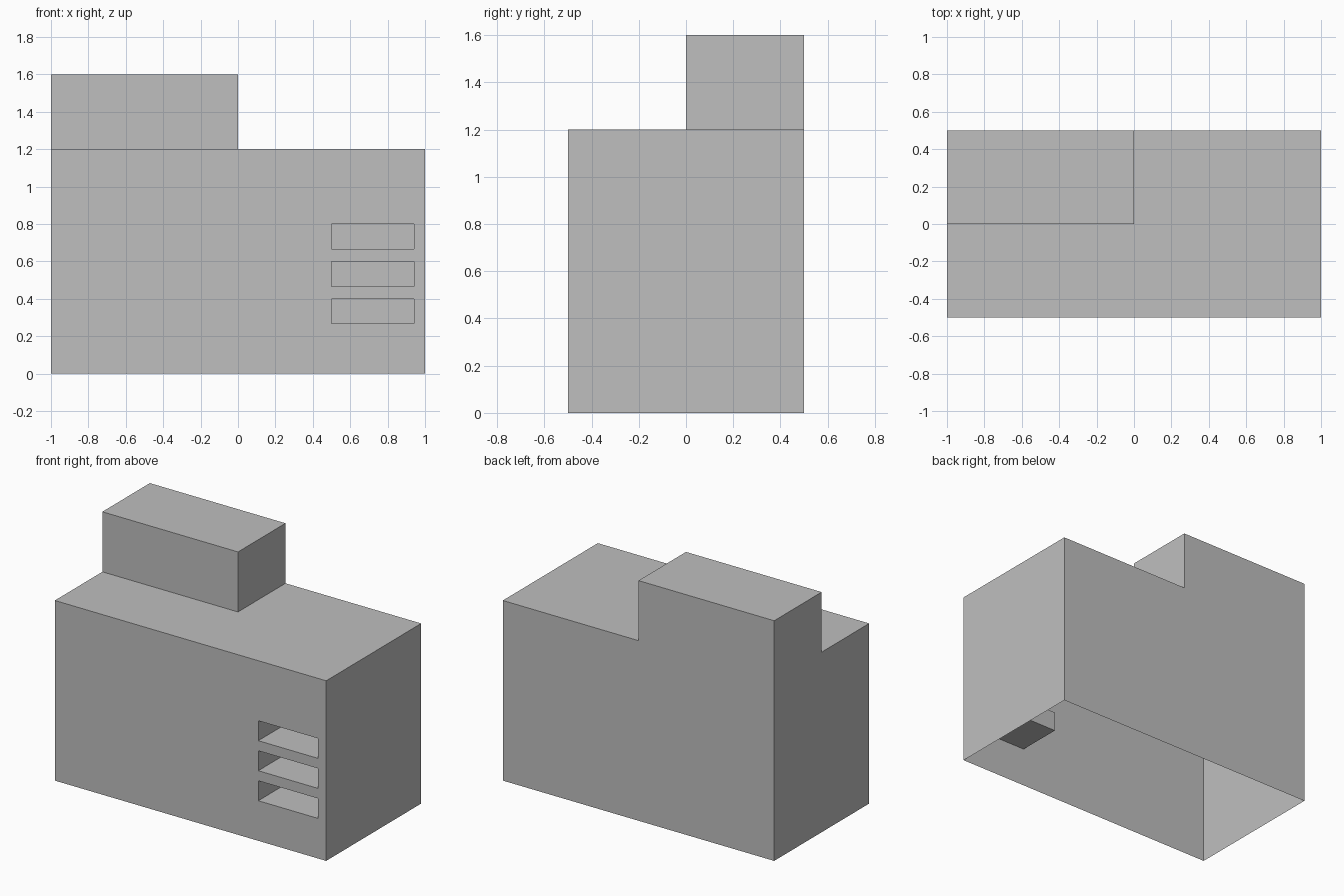
import bpy
import bmesh
from mathutils import Vector

default = bpy.data.objects.get("Cube")
if default:
    bpy.data.objects.remove(default, do_unlink=True)

BODY = Vector((2.0, 1.0, 1.2))
TOWER_HEIGHT = 0.4
SLOT_X = (0.5, 0.94)
SLOT_TOPS = (0.4, 0.6, 0.8)
SLOT_HEIGHT = 0.133
SLOT_DEPTH = 0.31

grey = bpy.data.materials.new("plain grey")
grey.use_nodes = True
colour = (0.52, 0.52, 0.52, 1.0)
grey.diffuse_color = colour
grey.node_tree.nodes["Principled BSDF"].inputs["Base Color"].default_value = colour


def faces_towards(bm, direction):
    return [f for f in bm.faces if f.normal.dot(direction) > 0.99]


def cut(bm, side, point, axis):
    """Cut only the faces on one side of the body."""
    faces = faces_towards(bm, side)
    edges = {e for f in faces for e in f.edges}
    verts = {v for f in faces for v in f.verts}
    bmesh.ops.bisect_plane(bm, geom=faces + list(edges) + list(verts),
                           plane_co=point, plane_no=axis)
    bm.normal_update()


def push(bm, faces, offset):
    """Extrude each face on its own by the offset."""
    new = bmesh.ops.extrude_discrete_faces(bm, faces=faces)["faces"]
    bmesh.ops.translate(bm, verts=list({v for f in new for v in f.verts}), vec=offset)
    bm.normal_update()


X, Y, Z = Vector((1, 0, 0)), Vector((0, 1, 0)), Vector((0, 0, 1))
bm = bmesh.new()

# Main body: a thin shell, open underneath
bmesh.ops.create_cube(bm, size=1)
bmesh.ops.scale(bm, verts=bm.verts, vec=BODY)
bmesh.ops.translate(bm, verts=bm.verts, vec=Z * BODY.z / 2)
bm.normal_update()
bmesh.ops.delete(bm, geom=faces_towards(bm, -Z), context='FACES')

# Slots: cut into the front and pushed inwards
for x in SLOT_X:
    cut(bm, -Y, X * x, X)
for top in SLOT_TOPS:
    cut(bm, -Y, Z * top, Z)
    cut(bm, -Y, Z * (top - SLOT_HEIGHT), Z)


def is_slot(face):
    c = face.calc_center_median()
    return SLOT_X[0] < c.x < SLOT_X[1] and any(
        top - SLOT_HEIGHT < c.z < top for top in SLOT_TOPS)


push(bm, [f for f in faces_towards(bm, -Y) if is_slot(f)], Y * SLOT_DEPTH)

# Tower: raised from the back quarter of the top
for axis in (X, Y):
    roof = [f for f in faces_towards(bm, Z) if f.calc_center_median().z > BODY.z - 0.01]
    edges = {e for f in roof for e in f.edges}
    verts = {v for f in roof for v in f.verts}
    bmesh.ops.bisect_plane(bm, geom=roof + list(edges) + list(verts),
                           plane_co=Z * BODY.z, plane_no=axis)
    bm.normal_update()
quarter = [f for f in faces_towards(bm, Z)
           if f.calc_center_median().z > BODY.z - 0.01
           and f.calc_center_median().x < 0 < f.calc_center_median().y]
push(bm, quarter, Z * TOWER_HEIGHT)

mesh = bpy.data.meshes.new("building_shell")
bm.to_mesh(mesh)
bm.free()
mesh.materials.append(grey)
shell = bpy.data.objects.new("building_shell", mesh)
bpy.context.collection.objects.link(shell)
